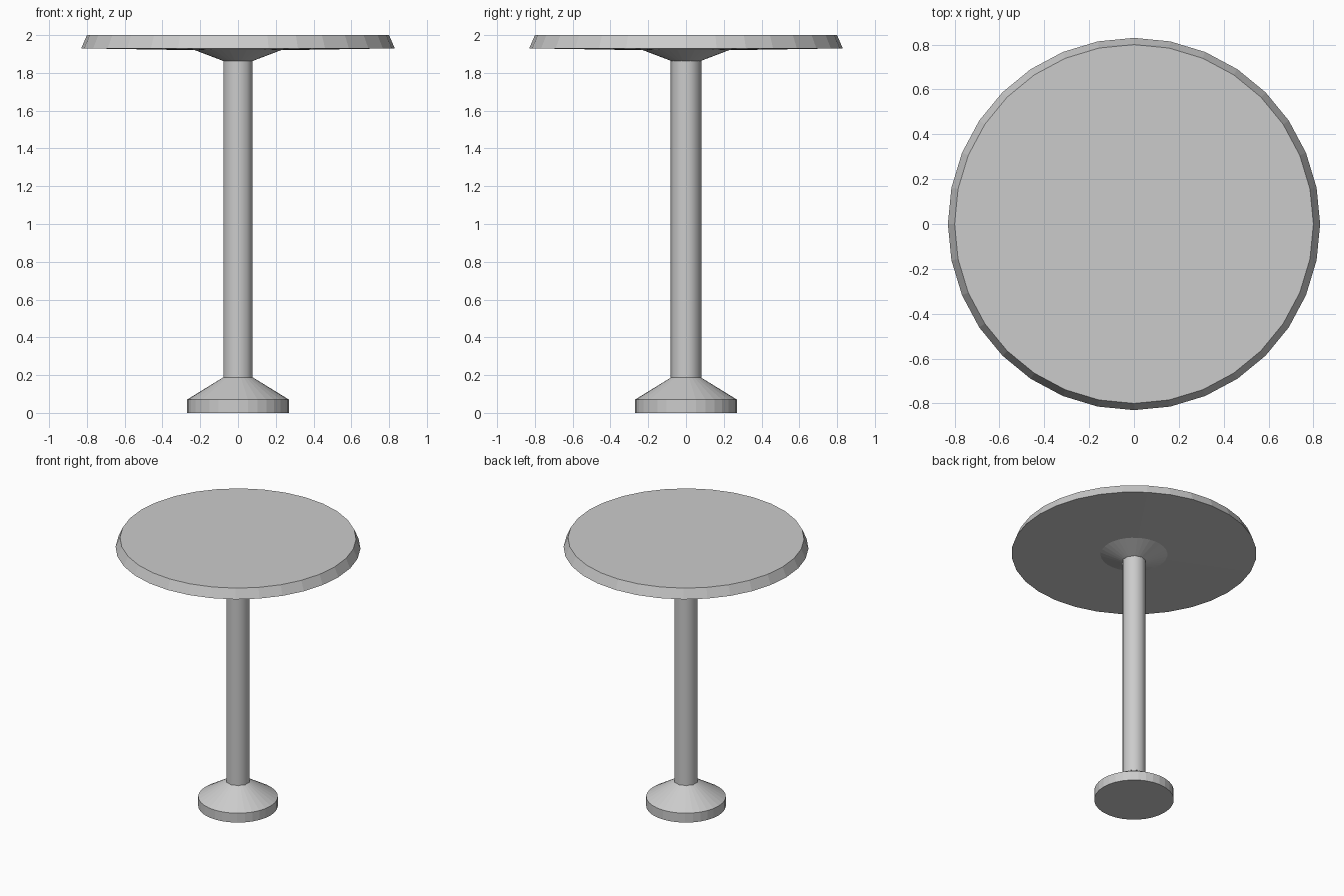
import bpy
import math

cube = bpy.data.objects.get("Cube")
if cube:
    bpy.data.objects.remove(cube, do_unlink=True)

GREY = (0.6, 0.6, 0.6, 1.0)
grey = bpy.data.materials.new("light_grey")
grey.use_nodes = True
grey.diffuse_color = GREY
grey.node_tree.nodes["Principled BSDF"].inputs["Base Color"].default_value = GREY


def turned(name, profile, sides, smooth_angle=None):
    """Closed solid of revolution from (radius, height) rings, bottom to top."""
    verts = []
    for r, z in profile:
        for i in range(sides):
            a = math.pi / 2 + math.tau * i / sides
            verts.append((r * math.cos(a), r * math.sin(a), z))
    faces = [tuple(reversed(range(sides)))]
    for k in range(len(profile) - 1):
        for i in range(sides):
            j = (i + 1) % sides
            low, high = k * sides, (k + 1) * sides
            faces.append((low + i, low + j, high + j, high + i))
    faces.append(tuple(range(len(verts) - sides, len(verts))))
    mesh = bpy.data.meshes.new(name)
    mesh.from_pydata(verts, [], faces)
    mesh.materials.append(grey)
    obj = bpy.data.objects.new(name, mesh)
    bpy.context.collection.objects.link(obj)
    if smooth_angle:
        bpy.ops.object.select_all(action="DESELECT")
        obj.select_set(True)
        bpy.context.view_layer.objects.active = obj
        bpy.ops.object.shade_smooth_by_angle(angle=math.radians(smooth_angle))
    return obj


# Foot: short disc with a cone rising to the pole
turned("base", [(0.27, 0), (0.27, 0.07), (0.075, 0.19)], 32)

# Slim round column
turned("pole", [(0.081, 0.185), (0.081, 1.865)], 10, 40)

# Top with flared collar, shallow underside and bevelled rim
turned("table_top", [(0.075, 1.862), (0.227, 1.92), (0.83, 1.93), (0.80, 2.0)], 32)
